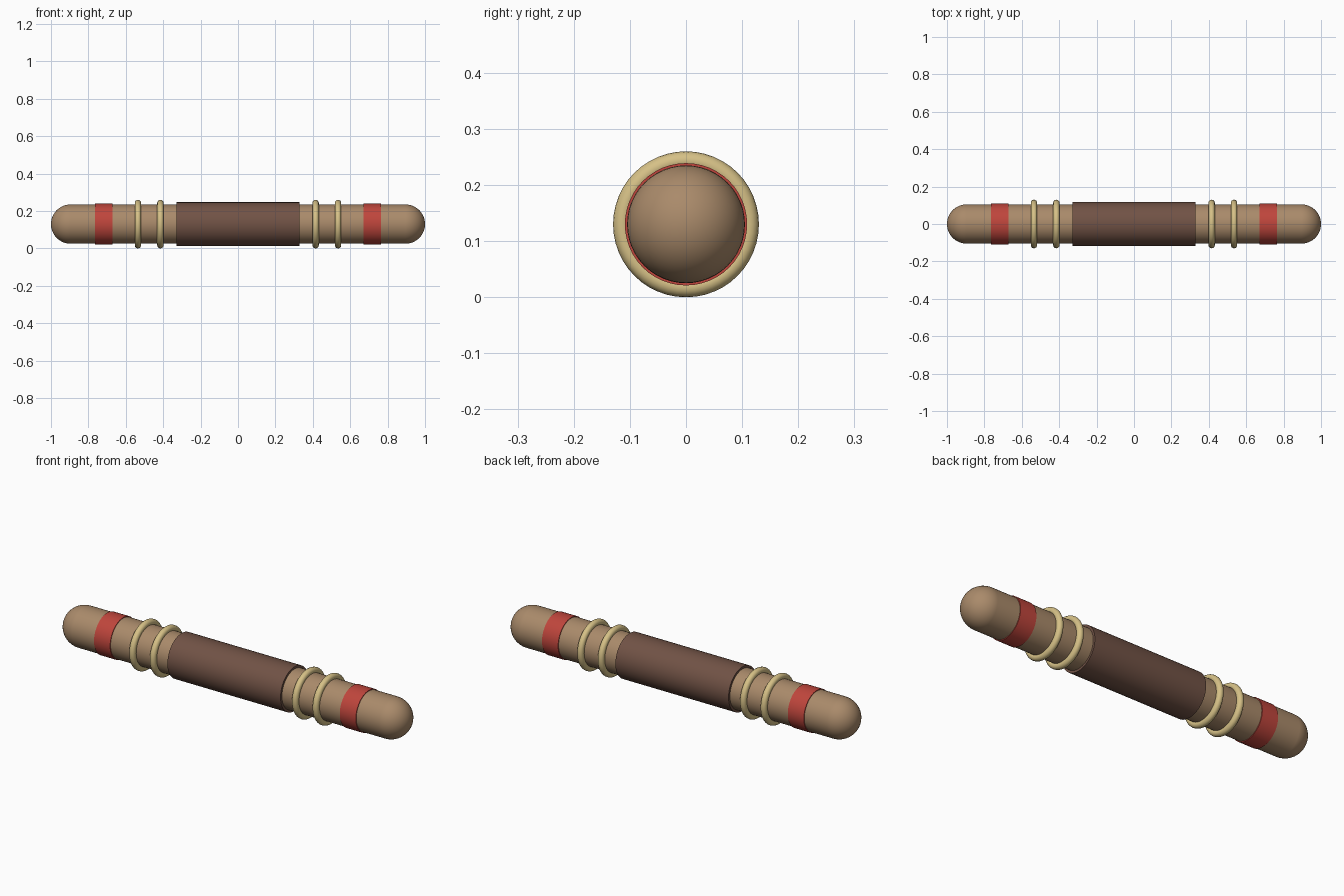
import bpy
import math

cube = bpy.data.objects.get("Cube")
if cube:
    bpy.data.objects.remove(cube, do_unlink=True)

AXIS_Z = 0.13
SHAFT_R = 0.105
ALONG_X = (0, math.pi / 2, 0)


def make_material(name, rgb):
    mat = bpy.data.materials.new(name)
    mat.use_nodes = True
    color = (*rgb, 1)
    mat.diffuse_color = color
    bsdf = mat.node_tree.nodes["Principled BSDF"]
    bsdf.inputs["Base Color"].default_value = color
    bsdf.inputs["Roughness"].default_value = 0.7
    return mat


wood = make_material("tan wood", (0.40, 0.255, 0.145))
leather = make_material("dark brown leather", (0.165, 0.085, 0.06))
red = make_material("red paint", (0.52, 0.06, 0.045))
cord = make_material("pale gold cord", (0.67, 0.53, 0.24))


def finish(name, mat):
    obj = bpy.context.object
    obj.name = name
    obj.data.materials.append(mat)
    bpy.ops.object.shade_smooth_by_angle(angle=math.radians(40))
    return obj


def tube(name, x, length, radius, mat):
    bpy.ops.mesh.primitive_cylinder_add(
        vertices=48, radius=radius, depth=length,
        location=(x, 0, AXIS_Z), rotation=ALONG_X)
    return finish(name, mat)


# Shaft and central grip
tube("shaft", 0, 1.79, SHAFT_R, wood)
tube("grip", 0, 0.66, 0.117, leather)

# Mirrored end parts
for side, s in (("left", 1), ("right", -1)):
    bpy.ops.mesh.primitive_uv_sphere_add(
        segments=48, ring_count=24, radius=SHAFT_R,
        location=(s * (1 - SHAFT_R), 0, AXIS_Z), rotation=ALONG_X)
    finish(side + "_rounded_end", wood)

    tube(side + "_red_band", s * 0.717, 0.094, 0.109, red)

    for label, x in (("inner", 0.415), ("outer", 0.535)):
        bpy.ops.mesh.primitive_torus_add(
            major_segments=48, minor_segments=16,
            major_radius=0.113, minor_radius=0.017,
            location=(s * x, 0, AXIS_Z), rotation=ALONG_X)
        finish(f"{side}_{label}_cord_ring", cord)
